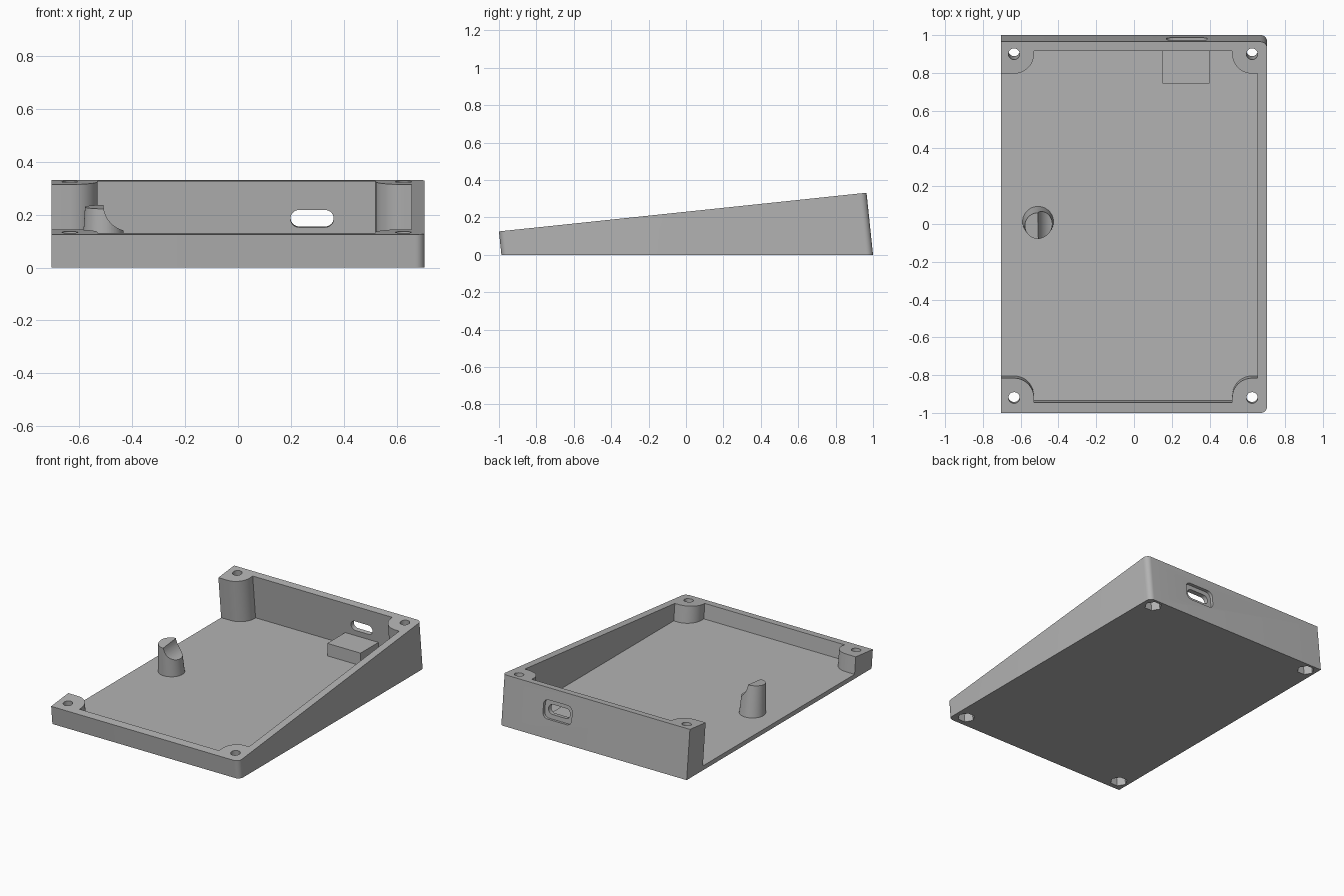
import bpy, bmesh, math

cube = bpy.data.objects.get("Cube")
if cube:
    bpy.data.objects.remove(cube, do_unlink=True)

T = math.tan(math.radians(6))   # tilt of the case
RIM = 0.23                      # rim height at y = 0
FLOOR = 0.03

grey = bpy.data.materials.new("plain grey")
grey.use_nodes = True
grey.diffuse_color = (0.45, 0.45, 0.45, 1)
grey.node_tree.nodes["Principled BSDF"].inputs["Base Color"].default_value = (0.45, 0.45, 0.45, 1)


def arc(cx, cy, r, start, end, steps=12):
    angles = [math.radians(start + (end - start) * i / steps) for i in range(steps + 1)]
    return [(cx + r * math.cos(a), cy + r * math.sin(a)) for a in angles]


def circle(cx, cy, r, sides=32):
    return arc(cx, cy, r, 0, 360, sides)[:-1]


def rounded_box(cx, cy, w, h, r):
    pts = []
    for k, (sx, sy) in enumerate([(1, 1), (-1, 1), (-1, -1), (1, -1)]):
        pts += arc(cx + sx * (w / 2 - r), cy + sy * (h / 2 - r), r, 90 * k, 90 * k + 90, 8)
    return pts


def loft(name, ring_a, ring_b):
    """Closed solid between two matching rings."""
    bm = bmesh.new()
    a = [bm.verts.new(p) for p in ring_a]
    b = [bm.verts.new(p) for p in ring_b]
    bm.faces.new(a)
    bm.faces.new(b)
    for i in range(len(a)):
        j = (i + 1) % len(a)
        bm.faces.new((a[i], a[j], b[j], b[i]))
    bmesh.ops.remove_doubles(bm, verts=bm.verts, dist=1e-5)
    bmesh.ops.recalc_face_normals(bm, faces=bm.faces)
    mesh = bpy.data.meshes.new(name)
    bm.to_mesh(mesh)
    bm.free()
    obj = bpy.data.objects.new(name, mesh)
    bpy.context.collection.objects.link(obj)
    mesh.materials.append(grey)
    return obj


def at_height(outline, z):
    return [(x, y - T * z, z) for x, y in outline]


def at_rim(outline, lift=0.0):
    ring = []
    for x, y in outline:
        z = (RIM + lift + T * y) / (1 + T * T)
        ring.append((x, y - T * z, z))
    return ring


def through_wall(name, outline, y0, y1):
    """Sideways solid whose ends are parallel to the leaning back wall."""
    rings = [[(x, y - T * z, z + T * (y - 1)) for x, z in outline] for y in (y0, y1)]
    return loft(name, *rings)


def cut(obj, cutter):
    cutter.hide_render = True
    mod = obj.modifiers.new("cut", "BOOLEAN")
    mod.object = cutter
    mod.operation = "DIFFERENCE"
    mod.solver = "EXACT"
    bpy.context.view_layer.objects.active = obj
    bpy.ops.object.modifier_apply(modifier=mod.name)
    bpy.data.objects.remove(cutter, do_unlink=True)


def smooth(obj):
    bpy.ops.object.select_all(action="DESELECT")
    obj.select_set(True)
    bpy.context.view_layer.objects.active = obj
    bpy.ops.object.shade_smooth_by_angle(angle=math.radians(30))


# Wedge body, rounded on its closed side
half, front, back, r = 0.705, -0.987, 1.0, 0.035
outline = [(-half, back), (-half, front)]
outline += arc(half - r, front + r, r, -90, 0, 8) + arc(half - r, back - r, r, 0, 90, 8)
case = loft("tilted_case", at_height(outline, 0), at_rim(outline))

# Cavity, open on one side, leaving a screw boss in each corner
xl, xr, yf, yb, boss = -0.635, 0.625, -0.906, 0.934, 0.105
in_front, in_back, in_side = -0.931, 0.949, 0.655
cavity = [(-0.8, yb - boss)] + arc(xl, yb, boss, -90, 0)
cavity += [(xl + boss, in_back), (xr - boss, in_back)]
cavity += arc(xr, yb, boss, 180, 270)
cavity += [(in_side, yb - boss), (in_side, yf + boss)]
cavity += arc(xr, yf, boss, 90, 180)
cavity += [(xr - boss, in_front), (xl + boss, in_front)]
cavity += arc(xl, yf, boss, 0, 90) + [(-0.8, yf + boss)]
cut(case, loft("cavity_cutter", at_height(cavity, FLOOR), at_rim(cavity, 0.1)))

# Screw holes with hexagonal nut pockets below
for x in (xl, xr):
    for y, depth in ((yf, 0.06), (yb, 0.15)):
        hole = circle(x, y, 0.03)
        cut(case, loft("hole_cutter", at_height(hole, -0.05), at_rim(hole, 0.1)))
        nut = circle(x, y, 0.055, 6)
        cut(case, loft("nut_cutter", at_height(nut, -0.05), at_height(nut, depth)))

# Port slot and its outer recess in the back wall
cut(case, through_wall("recess_cutter", rounded_box(0.28, 0.19, 0.215, 0.125, 0.035), 0.98, 1.1))
cut(case, through_wall("slot_cutter", rounded_box(0.28, 0.19, 0.163, 0.065, 0.032), 0.85, 1.1))
smooth(case)

# Support block below the slot
block = [(0.15, 0.745), (0.40, 0.745), (0.40, 0.955), (0.15, 0.955)]
loft("port_support", [(x, y, 0.02) for x, y in block], [(x, y, 0.115) for x, y in block])

# Leaning tapered post with a scooped side
post = loft("scooped_post", at_height(circle(-0.508, 0.014, 0.083, 48), 0.02),
            at_rim(circle(-0.508, 0.014, 0.07, 48)))
scoop = circle(-0.408, 0.237, 0.1, 48)
cut(post, loft("scoop_cutter", [(x, -0.2, z) for x, z in scoop], [(x, 0.2, z) for x, z in scoop]))
smooth(post)
